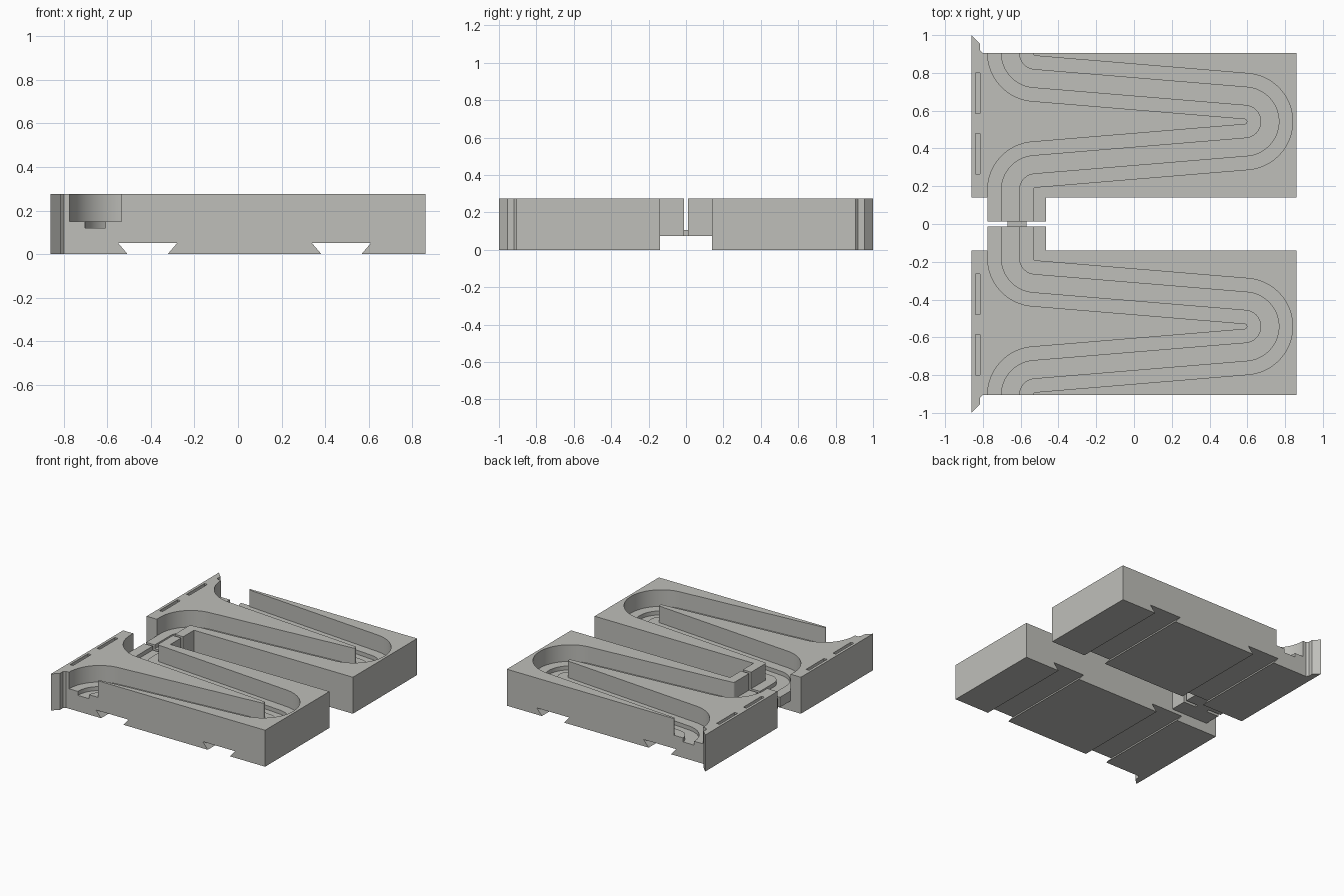
import bpy, bmesh, math

if "Cube" in bpy.data.objects:
    bpy.data.objects.remove(bpy.data.objects["Cube"])

grey = bpy.data.materials.new("light_grey")
grey.diffuse_color = (0.52, 0.52, 0.49, 1)
grey.use_nodes = True
grey.node_tree.nodes["Principled BSDF"].inputs["Base Color"].default_value = grey.diffuse_color

TOP = 0.275          # block height
MID = 0.5425         # symmetry line of the channel inside a block
R = 0.135            # channel centre-line bend radius
A, B = (-0.52, 0.905), (0.585, MID)   # bend centres
TH = math.atan2(B[1] - A[1], B[0] - A[0]) + math.asin(2 * R / math.dist(A, B))


def make(name, bm):
    bmesh.ops.recalc_face_normals(bm, faces=bm.faces)
    me = bpy.data.meshes.new(name)
    bm.to_mesh(me)
    bm.free()
    ob = bpy.data.objects.new(name, me)
    bpy.context.collection.objects.link(ob)
    me.materials.append(grey)
    return ob


def prism(name, pts, lo, hi, axis="z"):
    """Extrude a 2D profile along z, or an xz profile along y."""
    bm = bmesh.new()
    vs = [bm.verts.new((u, v, lo) if axis == "z" else (u, lo, v)) for u, v in pts]
    face = bm.faces.new(vs)
    new = bmesh.ops.extrude_face_region(bm, geom=[face])["geom"]
    d = (0, 0, hi - lo) if axis == "z" else (0, hi - lo, 0)
    bmesh.ops.translate(bm, vec=d, verts=[g for g in new if isinstance(g, bmesh.types.BMVert)])
    return make(name, bm)


def rect(x0, x1, y0, y1):
    return [(x0, y0), (x1, y0), (x1, y1), (x0, y1)]


def arc(c, r, a0, a1, n):
    return [(c[0] + r * math.cos(a0 + (a1 - a0) * i / n),
             c[1] + r * math.sin(a0 + (a1 - a0) * i / n)) for i in range(n + 1)]


def edge(s):
    """One edge of the winding channel, offset s from its centre line."""
    half = [(A[0] - R - s, 1.05)]
    half += arc(A, R + s, math.pi, 1.5 * math.pi + TH, 20)
    half += arc(B, R - s, math.pi / 2 + TH, 0, 20)
    return half + [(x, 2 * MID - y) for x, y in reversed(half[:-1])]


def channel(name, w, z0, z1):
    """Solid strip of quads following the channel."""
    bm = bmesh.new()
    rings = []
    for p, q in zip(edge(w), edge(-w)):
        rings.append([bm.verts.new(c) for c in
                      ((*p, z0), (*q, z0), (*q, z1), (*p, z1))])
    for a, b in zip(rings, rings[1:]):
        for i in range(4):
            j = (i + 1) % 4
            bm.faces.new((a[i], a[j], b[j], b[i]))
    bm.faces.new(rings[0])
    bm.faces.new(rings[-1][::-1])
    return make(name, bm)


def cut(ob, cutter):
    m = ob.modifiers.new("cut", "BOOLEAN")
    m.operation, m.solver, m.object = "DIFFERENCE", "EXACT", cutter
    bpy.context.view_layer.objects.active = ob
    bpy.ops.object.modifier_apply(modifier=m.name)
    bpy.data.objects.remove(cutter)


def mirror_y(ob):
    m = ob.modifiers.new("mirror", "MIRROR")
    m.use_axis = (False, True, False)
    m.use_mirror_merge = False


# Block with the angled end fin
block = prism("channel_block", [
    (-0.86, 0.14), (0.86, 0.14), (0.86, 0.905), (-0.80, 0.905),
    (-0.815, 0.92), (-0.815, 0.955), (-0.86, 1.0)], 0, TOP)

# Winding channel and the narrower groove in its floor
cut(block, channel("channel_cutter", 0.12, 0.15, 0.4))
cut(block, channel("groove_cutter", 0.047, 0.12, 0.4))

# Dovetail slots underneath
for c in (-0.415, 0.475):
    cut(block, prism("dovetail_cutter", [
        (c - 0.084, -0.01), (c + 0.084, -0.01), (c + 0.135, 0.05), (c - 0.135, 0.05)],
        0, 1.1, "y"))

# Narrow slots beside the fin
for y0, y1 in ((0.265, 0.48), (0.585, 0.80)):
    cut(block, prism("slot_cutter", rect(-0.84, -0.815, y0, y1), 0.15, 0.4))

# Bridge carrying the channel across the gap, open on one side
bridge = prism("bridge", [
    (-0.775, 0.075), (-0.465, 0.075), (-0.465, TOP), (-0.535, TOP), (-0.535, 0.15),
    (-0.608, 0.15), (-0.608, 0.12), (-0.702, 0.12), (-0.702, 0.15), (-0.775, 0.15)],
    0.012, 0.14, "y")

# Small tongue joining the two bridge halves
prism("bridge_tongue", rect(-0.67, -0.57, -0.012, 0.012), 0.075, 0.105)

for ob in (block, bridge):
    mirror_y(ob)

bpy.ops.object.select_all(action="DESELECT")
block.select_set(True)
bpy.context.view_layer.objects.active = block
bpy.ops.object.shade_smooth_by_angle(angle=math.radians(25))
